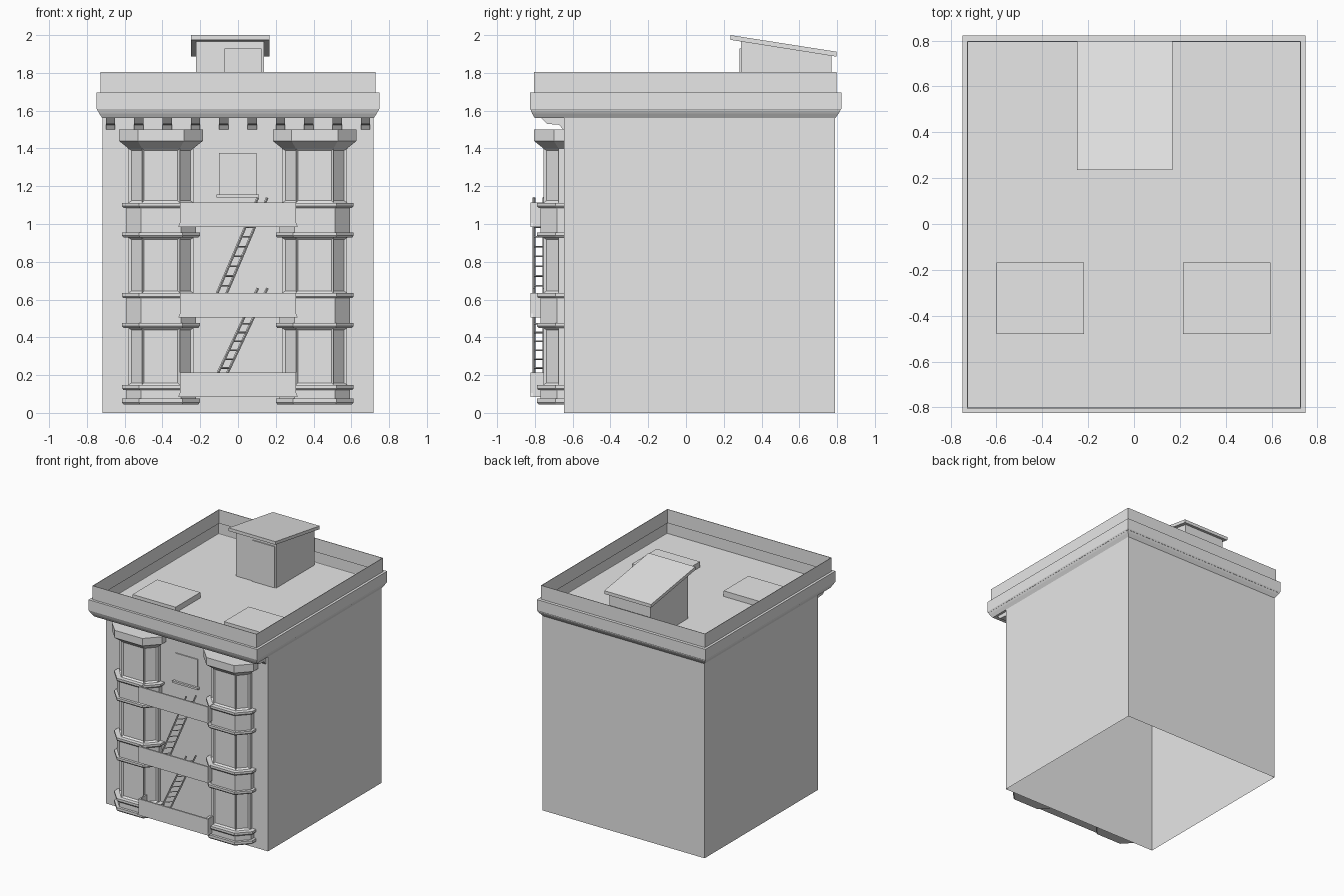
import bpy, bmesh
from mathutils import Vector

if "Cube" in bpy.data.objects:
    bpy.data.objects.remove(bpy.data.objects["Cube"])

grey = bpy.data.materials.new("plain_grey")
grey.use_nodes = True
grey.diffuse_color = (0.8, 0.8, 0.8, 1)
grey.node_tree.nodes["Principled BSDF"].inputs["Base Color"].default_value = (0.8, 0.8, 0.8, 1)

WALL = -0.645   # front wall plane
FLOOR = 1.6     # roof deck height


def finish(name, bm, recalc=True):
    if recalc:
        bmesh.ops.recalc_face_normals(bm, faces=bm.faces)
    me = bpy.data.meshes.new(name)
    bm.to_mesh(me)
    bm.free()
    me.materials.append(grey)
    ob = bpy.data.objects.new(name, me)
    bpy.context.collection.objects.link(ob)
    return ob


def loft(bm, rings, cap_start=True, cap_end=True):
    """Skin a list of closed rings; returns one list of side faces per step."""
    rows = [[bm.verts.new(p) for p in ring] for ring in rings]
    n = len(rows[0])
    steps = [[bm.faces.new((a[i], a[(i + 1) % n], b[(i + 1) % n], b[i])) for i in range(n)]
             for a, b in zip(rows, rows[1:])]
    if cap_start:
        bm.faces.new(rows[0][::-1])
    if cap_end:
        bm.faces.new(rows[-1])
    return steps


def add_box(bm, x0, x1, y0, y1, z0, z1):
    loft(bm, [[(x0, y0, z), (x1, y0, z), (x1, y1, z), (x0, y1, z)] for z in (z0, z1)])


def box(name, *limits):
    bm = bmesh.new()
    add_box(bm, *limits)
    return finish(name, bm)


def extrude_x(name, profile, x0, x1):
    bm = bmesh.new()
    loft(bm, [[(x, y, z) for y, z in profile] for x in (x0, x1)])
    return finish(name, bm)


def add_bar(bm, a, b, r):
    a, b = Vector(a), Vector(b)
    d = (b - a).normalized()
    u = d.orthogonal().normalized() * r
    v = d.cross(u)
    loft(bm, [[p + u + v, p - u + v, p - u - v, p + u - v] for p in (a, b)])


def rect(half, y0, y1, z):
    return [(-half, y0, z), (half, y0, z), (half, y1, z), (-half, y1, z)]


# Hollow walls, open underneath
bm = bmesh.new()
loft(bm, [rect(0.718, WALL, 0.79, z) for z in (0, 1.56)], cap_start=False, cap_end=False)
finish("walls", bm)

# Cornice, thin parapet and sunken roof deck
bm = bmesh.new()
loft(bm, [rect(0.718, WALL, 0.79, 1.56),
          rect(0.718, -0.8, 0.79, 1.56),
          rect(0.735, -0.815, 0.808, 1.585),
          rect(0.748, -0.825, 0.822, 1.61),
          rect(0.748, -0.825, 0.822, 1.695),
          rect(0.728, -0.805, 0.798, 1.695),
          rect(0.728, -0.805, 0.798, 1.805),
          rect(0.724, -0.801, 0.794, 1.805),
          rect(0.724, -0.801, 0.794, 1.695),
          rect(0.744, -0.821, 0.818, 1.695),
          rect(0.744, -0.821, 0.818, FLOOR)], cap_start=False)
finish("cornice_and_roof", bm)

# Corbels under the front overhang
corbel = [(WALL, 1.56), (-0.765, 1.56), (-0.735, 1.53), (-0.67, 1.525), (-0.652, 1.5), (WALL, 1.5)]
for i in range(10):
    x = -0.675 + 0.15 * i
    extrude_x("corbel", corbel, x - 0.025, x + 0.025)


# Bay windows: one outline swept upward with varying offset
def bay_ring(cx, off, z):
    w, f, y = 0.172 + off, 0.1 + off * 0.45, -0.755 - off
    return [(cx - w, WALL, z), (cx - w, WALL - 0.03 - off * 0.5, z), (cx - f, y, z),
            (cx + f, y, z), (cx + w, WALL - 0.03 - off * 0.5, z), (cx + w, WALL, z)]


def ledge(z0, z1, below, above, lip):
    """Ledge with a chamfer on its narrow side."""
    return [(below, z0), (lip - 0.008, z0), (lip, z0 + 0.01), (lip, z1), (above, z1)]


SPANDREL, LEDGE, CAP = 0.014, 0.034, 0.05
bay_profile = ledge(0.045, 0.075, 0, SPANDREL, LEDGE) + ledge(0.12, 0.148, SPANDREL, 0, LEDGE)
for base in (0.45, 0.928):
    bay_profile += ledge(base, base + 0.027, 0, SPANDREL, LEDGE)
    bay_profile += ledge(base + 0.157, base + 0.184, SPANDREL, 0, LEDGE)
bay_profile += [(0, 1.4), (CAP, 1.44), (CAP, 1.5)]

for side, cx in (("right", -0.408), ("left", 0.406)):
    bm = bmesh.new()
    steps = loft(bm, [bay_ring(cx, o, z) for o, z in bay_profile])
    panes = [f for (a, b), row in zip(zip(bay_profile, bay_profile[1:]), steps)
             if b[1] - a[1] > 0.2 for f in row[1:4]]
    bmesh.ops.recalc_face_normals(bm, faces=bm.faces)
    bmesh.ops.inset_individual(bm, faces=panes, thickness=0.016, depth=-0.012)
    finish(side + "_bay_window", bm, recalc=False)

# Fire escape landings: flared front panel, end panels and floor
landings = (0.085, 0.505, 0.985)
for z in landings:
    bm = bmesh.new()
    top = z + 0.13
    loft(bm, [[(-h, -0.822, k), (h, -0.822, k), (h, -0.81, k), (-h, -0.81, k)]
              for h, k in ((0.316, z), (0.308, z + 0.02), (0.308, top))])
    for x in (-0.308, 0.298):
        add_box(bm, x, x + 0.01, -0.812, WALL, z, top)
    add_box(bm, -0.3, 0.3, -0.812, WALL, z, z + 0.012)
    finish("fire_escape_landing", bm)

# Ladders leaning between landings
for low, high in zip(landings, landings[1:]):
    bm = bmesh.new()
    foot, head = Vector((-0.16, -0.805, low + 0.012)), Vector((0.105, -0.805, high + 0.155))
    across = Vector((0.05, 0.052, 0))
    for shift in (Vector(), across):
        add_bar(bm, foot + shift, head + shift, 0.005)
    for i in range(1, 12):
        p = foot.lerp(head, i / 12)
        add_bar(bm, p, p + across, 0.003)
    finish("ladder", bm)

# Single window on the top floor
box("top_window", -0.1, 0.097, WALL - 0.008, WALL + 0.002, 1.155, 1.375)
box("top_window_sill", -0.115, 0.112, WALL - 0.025, WALL + 0.002, 1.14, 1.155)

# Roof skylights
for x in (-0.6, 0.213):
    box("skylight", x, x + 0.383, -0.48, -0.168, FLOOR, 1.645)

# Stair shed with a sloping roof slab and a door
extrude_x("stair_shed", [(0.29, FLOOR), (0.77, FLOOR), (0.77, 1.9), (0.29, 1.972)], -0.222, 0.138)
extrude_x("stair_shed_roof", [(0.235, 1.975), (0.797, 1.886), (0.797, 1.912), (0.235, 2.0)],
          -0.248, 0.167)
box("stair_shed_door", -0.072, 0.125, 0.282, 0.291, FLOOR, 1.93)
